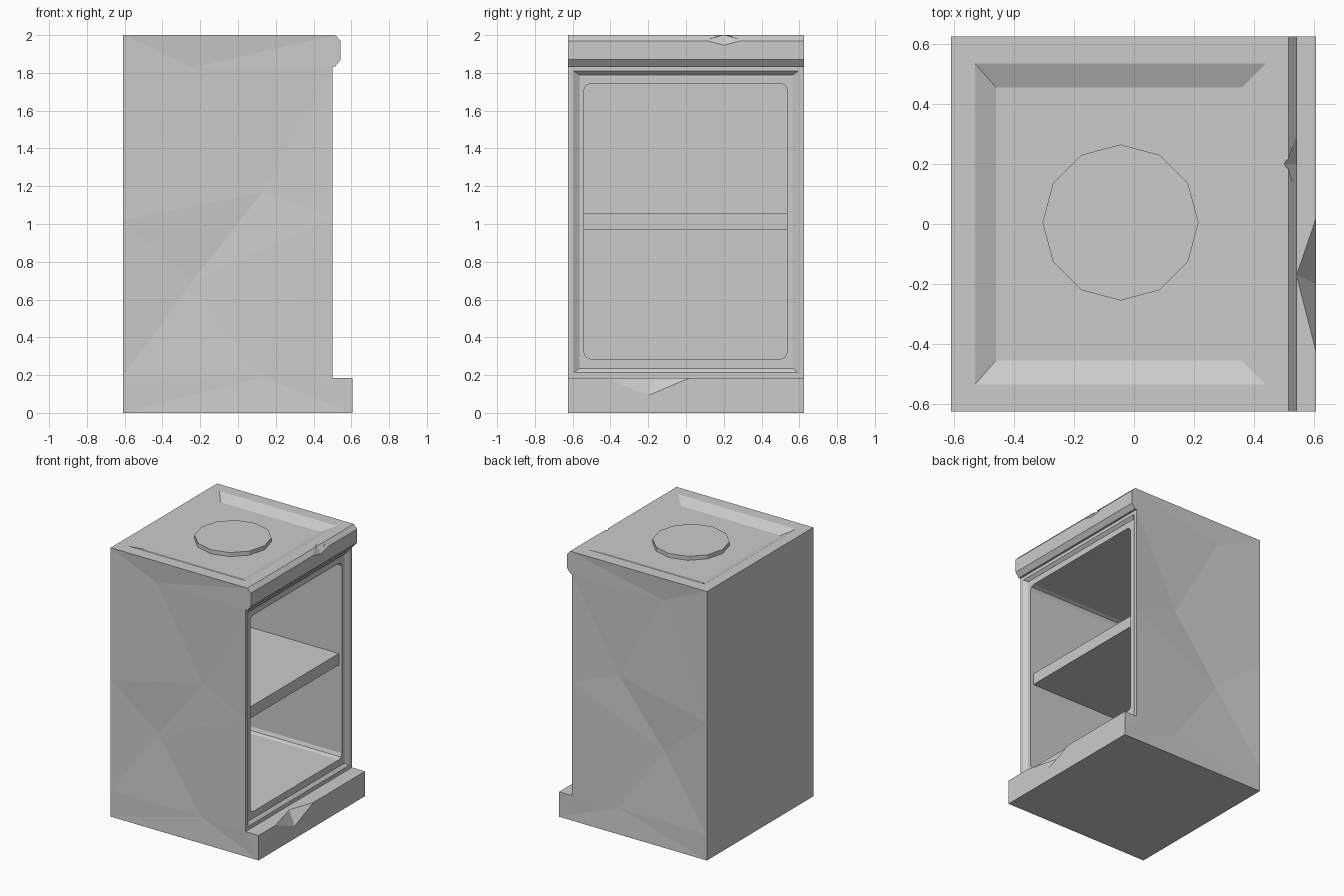
import bpy, bmesh
from mathutils import Vector
from mathutils.geometry import delaunay_2d_cdt

cube = bpy.data.objects.get("Cube")
if cube:
    bpy.data.objects.remove(cube, do_unlink=True)

grey = bpy.data.materials.new("light grey")
grey.use_nodes = True
grey.diffuse_color = (0.6, 0.6, 0.6, 1)
grey.node_tree.nodes["Principled BSDF"].inputs["Base Color"].default_value = (0.6, 0.6, 0.6, 1)


def make(name, bm):
    bmesh.ops.recalc_face_normals(bm, faces=bm.faces[:])
    mesh = bpy.data.meshes.new(name)
    bm.to_mesh(mesh)
    bm.free()
    mesh.materials.append(grey)
    obj = bpy.data.objects.new(name, mesh)
    bpy.context.collection.objects.link(obj)
    return obj


def hull(name, points):
    bm = bmesh.new()
    for p in points:
        bm.verts.new(p)
    bmesh.ops.convex_hull(bm, input=bm.verts[:])
    return make(name, bm)


def box(name, x, y, z, bevel=0):
    bm = bmesh.new()
    bmesh.ops.create_cube(bm, size=1)
    for v in bm.verts:
        v.co = [r[0] if c < 0 else r[1] for c, r in zip(v.co, (x, y, z))]
    if bevel:
        # round only the edges that run front to back
        edges = [e for e in bm.edges if abs(e.verts[0].co.x - e.verts[1].co.x) > 0.1]
        bmesh.ops.bevel(bm, geom=edges, offset=bevel, segments=2,
                        profile=0.5, affect='EDGES')
    return make(name, bm)


def cut(obj, cutter):
    cutter.hide_render = True
    mod = obj.modifiers.new("cut", 'BOOLEAN')
    mod.operation, mod.solver, mod.object = 'DIFFERENCE', 'EXACT', cutter
    graph = bpy.context.evaluated_depsgraph_get()
    mesh = bpy.data.meshes.new_from_object(obj.evaluated_get(graph))
    obj.modifiers.clear()
    obj.data = mesh
    bpy.data.objects.remove(cutter, do_unlink=True)


# Cabinet body: side profile with plinth step and top lip
outline = [(-.61, 0), (.607, 0), (.607, .185), (.5, .185), (.5, 1.03), (.5, 1.835),
           (.515, 1.835), (.543, 1.87), (.543, 1.97), (.515, 2), (-.61, 2),
           (-.61, 1.02), (-.61, .19)]
# Shallow dents that give the sides their broad facets: x, z, depth
dents = [(-.24, .7, .03), (-.24, 1.83, .015), (.13, 1.17, .025), (.13, .19, .012)]
n = len(outline)
coords = [Vector(p) for p in outline] + [Vector(d[:2]) for d in dents]
pts, _, tris, *_ = delaunay_2d_cdt(coords, [], [list(range(n))], 1, 1e-5)
bm = bmesh.new()
rings = []
for side in (-1, 1):
    ring = []
    for i, p in enumerate(pts):
        depth = dents[i - n][2] if i >= n else 0
        ring.append(bm.verts.new((p.x, side * (.625 - depth), p.y)))
    for t in tris:
        bm.faces.new([ring[i] for i in t])
    rings.append(ring)
for i in range(n):
    j = (i + 1) % n
    bm.faces.new((rings[0][i], rings[0][j], rings[1][j], rings[1][i]))
body = make("cabinet_body", bm)

# Sloped recess in the top
cut(body, hull("top_recess_cutter",
    [(x, s * y, z) for s in (-1, 1) for x, y, z in
     ((-.46, .455, 1.965), (.36, .455, 1.965), (-.60, .615, 2.035), (.52, .615, 2.035))]))

# Sloped frame around the opening
cut(body, hull("frame_cutter",
    [(x, s * y, z) for s in (-1, 1) for x, y, z in
     ((.48, .565, .235), (.48, .565, 1.79), (.52, .625, .19), (.52, .625, 1.83))]))

# Deep compartment with rounded corners
cut(body, box("compartment_cutter", (-.54, .56), (-.54, .535), (.285, 1.745), .035))

# Chips in the plinth and the top lip
cut(body, hull("plinth_chip_cutter",
    [(.54, -.17, .187), (.609, -.44, .187), (.609, .03, .187), (.609, -.2, .09),
     (.64, -.2, .08), (.64, -.44, .25), (.64, .03, .25), (.54, -.17, .25)]))
cut(body, hull("lip_chip_cutter",
    [(.5, .2, 2.002), (.544, .1, 1.972), (.544, .3, 1.972), (.544, .2, 1.945),
     (.56, .2, 1.94), (.56, .2, 2.03)]))

# Middle shelf
box("shelf", (-.545, .455), (-.545, .54), (.97, 1.055))

# Round plate on the top
bm = bmesh.new()
bmesh.ops.create_cone(bm, cap_ends=True, segments=12, radius1=.26, radius2=.26, depth=.04)
bmesh.ops.translate(bm, verts=bm.verts[:], vec=(-.045, .005, 1.975))
make("top_plate", bm)
